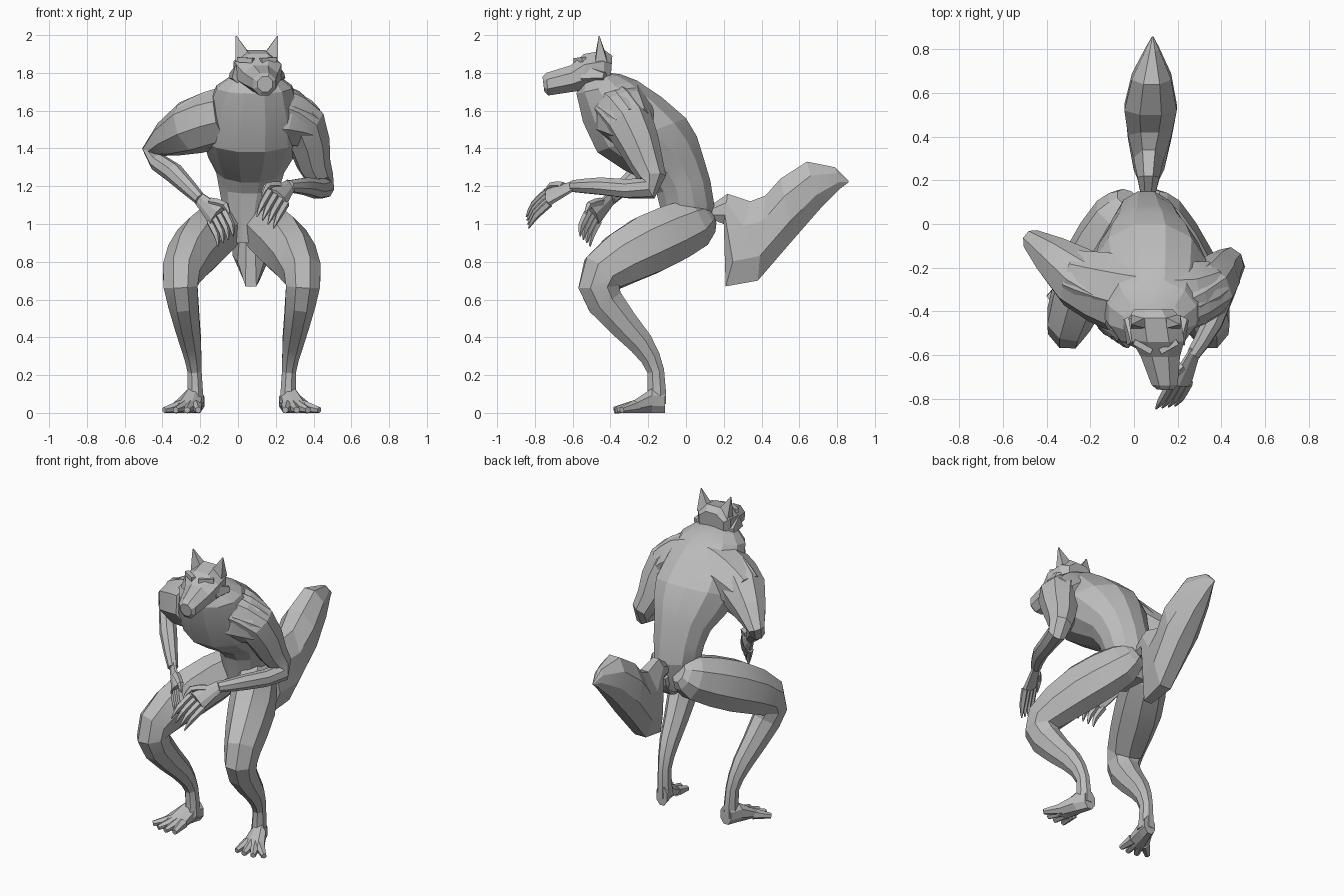
import bpy, bmesh, math
from mathutils import Vector

cube = bpy.data.objects.get("Cube")
if cube:
    bpy.data.objects.remove(cube, do_unlink=True)

GREY = (0.5, 0.5, 0.5, 1)
fur = bpy.data.materials.new("grey_fur")
fur.use_nodes = True
fur.diffuse_color = GREY
fur.node_tree.nodes["Principled BSDF"].inputs["Base Color"].default_value = GREY


def skin(name, rings, sides):
    """Skin a closed, flat-topped tube over rings given as (centre, half axis, half axis)."""
    bm = bmesh.new()
    grow = 1 / math.cos(math.pi / sides)
    angles = [math.tau * (i + .5) / sides for i in range(sides)]
    loops = [[bm.verts.new(centre + (across * math.cos(a) + along * math.sin(a)) * grow)
              for a in angles] for centre, across, along in rings]
    for lower, upper in zip(loops, loops[1:]):
        for i in range(sides):
            j = (i + 1) % sides
            bm.faces.new((lower[i], lower[j], upper[j], upper[i]))
    bm.faces.new(loops[0])
    bm.faces.new(loops[-1])
    bmesh.ops.recalc_face_normals(bm, faces=bm.faces)
    mesh = bpy.data.meshes.new(name)
    bm.to_mesh(mesh)
    bm.free()
    mesh.materials.append(fur)
    part = bpy.data.objects.new(name, mesh)
    bpy.context.collection.objects.link(part)
    bpy.ops.object.select_all(action='DESELECT')
    part.select_set(True)
    bpy.context.view_layer.objects.active = part
    bpy.ops.object.shade_smooth_by_angle(angle=math.radians(14))


def fill(stations):
    """Add a rounded in-between station after every station but the last."""
    last = len(stations) - 1
    result = []
    for i in range(last):
        before, start = stations[max(i - 1, 0)], stations[i]
        end, after = stations[i + 1], stations[min(i + 2, last)]
        result.append(start)
        result.append([(9 * (b + c) - a - d) / 16
                       for a, b, c, d in zip(before, start, end, after)])
    return result + [stations[last]]


def body(name, stations, centre_x, sides=8):
    """Stations: upper y and z, lower y and z, half width; centre_x is a rule on the middle."""
    rings = []
    for upper_y, upper_z, lower_y, lower_z, half_width in stations:
        upper, lower = Vector((0, upper_y, upper_z)), Vector((0, lower_y, lower_z))
        middle = (upper + lower) / 2
        middle.x = centre_x(middle)
        rings.append((middle, Vector((half_width, 0, 0)), (upper - lower) / 2))
    skin(name, rings, sides)


def limb(name, stations, ref, sides=8, flat=1):
    """Stations: x, y, z, radius; flat scales the radius square to ref."""
    path = fill(stations)
    points = [Vector(station[:3]) for station in path]
    rings = []
    for i, station in enumerate(path):
        radius = station[3]
        tangent = (points[min(i + 1, len(points) - 1)] - points[max(i - 1, 0)]).normalized()
        axis = Vector(ref)
        axis = (axis - tangent * axis.dot(tangent)).normalized()
        rings.append((points[i], axis * radius, tangent.cross(axis) * radius * flat))
    skin(name, rings, sides)


def hand(side, wrist, reach, curl, spread):
    """Palm along reach, fingers bending along curl, thumb on the spread side."""
    wrist, reach, curl = Vector(wrist), Vector(reach), Vector(curl)
    spread = Vector(spread).normalized()
    knuckle = wrist + reach
    limb(side + "_palm", [(*(wrist - reach * .2), .03), (*knuckle, .06)], spread, flat=.45)
    for i in range(4):
        offset = spread * (i - 1.5) * .036
        root = knuckle + offset
        limb(f"{side}_finger_{i + 1}", [(*root, .017),
                                        (*(root + curl * .45 + reach * .2), .015),
                                        (*(root + curl * 1.1), .003)], spread, sides=5)
    thumb = wrist + reach * .35 + spread * .035
    bend = thumb + reach * .45 + spread * .05
    limb(side + "_thumb", [(*thumb, .02), (*bend, .016), (*(bend + curl * .45), .003)],
         spread.cross(reach), sides=5)


# torso, from the crotch over the hunched back to the neck
TORSO = [(.1, .9, -.1, .9, .08),
         (.15, 1.1, -.14, 1.1, .14),
         (.09, 1.36, -.2, 1.22, .18),
         (0, 1.56, -.47, 1.38, .26),
         (-.26, 1.76, -.58, 1.69, .2),
         (-.4, 1.8, -.53, 1.78, .08)]
body("torso", fill(TORSO), lambda middle: middle.z * .05, sides=12)

# broad shoulders running across the upper back
limb("shoulders", [(-.28, -.24, 1.51, .12), (-.14, -.28, 1.55, .15), (.07, -.32, 1.58, .17),
                   (.26, -.32, 1.56, .15), (.37, -.28, 1.51, .11)], (0, 0, 1))

# head with a long muzzle turned slightly to one side
HEAD = [(-.39, 1.89, -.4, 1.75, .09),
        (-.43, 1.92, -.44, 1.72, .12),
        (-.54, 1.9, -.53, 1.71, .12),
        (-.61, 1.84, -.6, 1.7, .09),
        (-.74, 1.8, -.73, 1.68, .06),
        (-.76, 1.78, -.75, 1.7, .04)]
body("head", HEAD, lambda middle: .03 - middle.y * .15)

# brows, ears and cheek tufts on both sides of the head
for side, sign in (("right", -1), ("left", 1)):
    def face(offset):
        return .1 + sign * offset
    limb(side + "_brow", [(face(.02), -.585, 1.865, .013), (face(.1), -.54, 1.87, .013)],
         (0, 0, 1), sides=4)
    limb(side + "_ear", [(face(.07), -.45, 1.87, .045), (face(.11), -.46, 1.995, .003)],
         (1, 0, 0), sides=4, flat=.7)
    limb(side + "_cheek", [(face(.08), -.53, 1.79, .05), (face(.13), -.43, 1.78, .02)],
         (0, 0, 1), sides=5)

# bushy tail, thin at the root
TAIL = [(.12, 1.09, .12, 1.03, .03),
        (.22, 1.16, .2, 1, .05),
        (.34, 1.12, .21, .67, .07),
        (.42, 1.15, .38, .7, .1),
        (.5, 1.24, .57, .92, .12),
        (.64, 1.33, .71, 1.08, .09),
        (.79, 1.3, .82, 1.19, .03),
        (.86, 1.23, .86, 1.22, .003)]
body("tail", TAIL, lambda middle: .06 + middle.y * .03)

# right arm with the elbow raised out to the side
RIGHT_ARM = [(-.06, -.35, 1.57, .14), (-.25, -.25, 1.51, .135), (-.46, -.08, 1.38, .05),
             (-.34, -.25, 1.27, .05), (-.2, -.4, 1.13, .03)]
limb("right_arm", RIGHT_ARM, (-.6, -.7, .1))
hand("right", RIGHT_ARM[-1][:3], (.09, -.09, -.09), (.04, -.04, -.12), (.6, -.4, .4))

# left arm with the forearm reaching forward
LEFT_ARM = [(.2, -.37, 1.62, .12), (.34, -.3, 1.53, .12), (.4, -.21, 1.32, .085),
            (.45, -.19, 1.19, .055), (.36, -.45, 1.2, .045), (.27, -.6, 1.2, .03)]
limb("left_arm", LEFT_ARM, (.8, -.5, .1))
hand("left", LEFT_ARM[-1][:3], (-.06, -.13, -.06), (-.06, -.1, -.12), (-.7, -.1, .5))

# crouching legs, feet and toes, mirrored about the pelvis
LEG = [(-.03, .12, 1.05, .05), (-.07, .04, 1, .11), (-.2, -.2, .89, .13),
       (-.3, -.44, .74, .1), (-.29, -.43, .59, .08), (-.25, -.24, .37, .055),
       (-.23, -.16, .22, .037), (-.225, -.16, .05, .045)]
FOOT = [(-.11, .12, -.11, 0, .04), (-.18, .13, -.18, 0, .05), (-.3, .05, -.3, 0, .08)]
for side, sign in (("right", 1), ("left", -1)):
    def mirror(x):
        return .02 + sign * (x - .02)
    limb(side + "_leg", [(mirror(x), y, z, radius) for x, y, z, radius in LEG],
         (1, 0, 0), flat=1.2)
    body(side + "_foot", FOOT, lambda middle: mirror(middle.y / 3 - .18))
    for i in range(4):
        tip_y = (i - 1) ** 2 * .01 - .38
        limb(f"{side}_toe_{i + 1}", [(mirror(-.22 - i * .03), -.27, .033, .03),
                                     (mirror(-.21 - i * .06), tip_y, .015, .015)],
             (1, 0, 0), sides=6)
